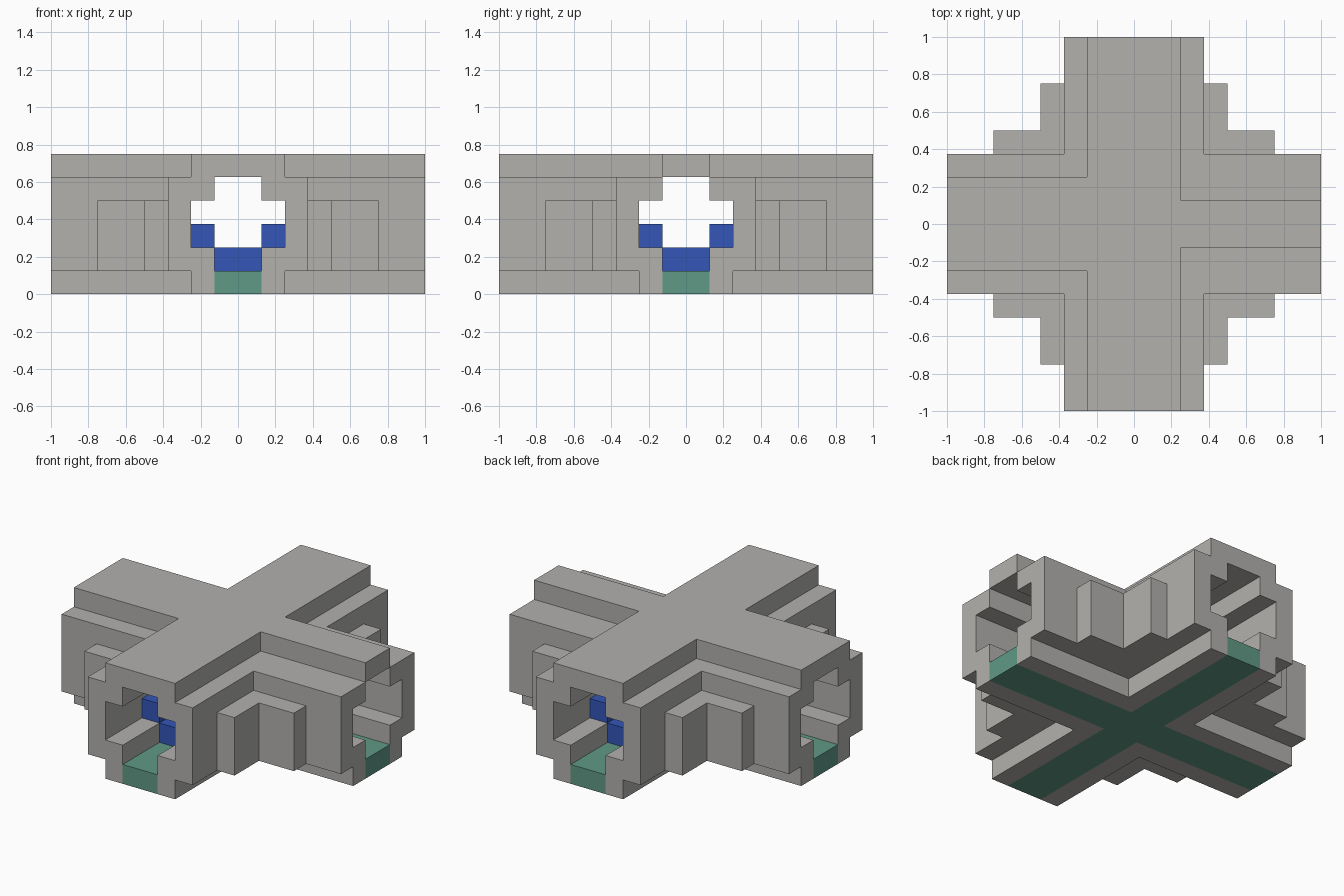
import bpy
import bmesh
import math
from mathutils import Vector

cube = bpy.data.objects.get("Cube")
if cube:
    bpy.data.objects.remove(cube, do_unlink=True)

U = 0.125  # grid unit; all boxes below are measured in it


def make_material(name, color):
    mat = bpy.data.materials.new(name)
    mat.use_nodes = True
    mat.diffuse_color = (*color, 1)
    mat.node_tree.nodes["Principled BSDF"].inputs["Base Color"].default_value = (*color, 1)
    return mat


STONE = make_material("warm grey stone", (0.45, 0.44, 0.42))
GREEN = make_material("teal green floor", (0.115, 0.32, 0.24))
BLUE = make_material("deep blue", (0.034, 0.092, 0.47))


def box(x0, x1, y0, y1, z0, z1):
    return {(x, y, z) for x in range(x0, x1) for y in range(y0, y1) for z in range(z0, z1)}


def crossing(half, z0, z1, reach=8):
    """Two equal bars crossing at the centre."""
    return box(-half, half, -reach, reach, z0, z1) | box(-reach, reach, -half, half, z0, z1)


def build(name, cells, material):
    """Skin a set of unit cells and merge the coplanar faces."""
    bm = bmesh.new()
    for cell in cells:
        for axis in range(3):
            for side in (0, 1):
                step = [0, 0, 0]
                step[axis] = 2 * side - 1
                if tuple(c + s for c, s in zip(cell, step)) in cells:
                    continue
                corners = []
                for a, b in ((0, 0), (1, 0), (1, 1), (0, 1)):
                    p = list(cell)
                    p[axis] += side
                    p[(axis + 1) % 3] += a
                    p[(axis + 2) % 3] += b
                    corners.append(bm.verts.new(Vector(p) * U))
                bm.faces.new(corners if side else corners[::-1])
    bmesh.ops.remove_doubles(bm, verts=bm.verts[:], dist=U / 100)
    bmesh.ops.dissolve_limit(bm, angle_limit=math.radians(1),
                             verts=bm.verts[:], edges=bm.edges[:])
    mesh = bpy.data.meshes.new(name)
    bm.to_mesh(mesh)
    bm.free()
    mesh.materials.append(material)
    obj = bpy.data.objects.new(name, mesh)
    bpy.context.collection.objects.link(obj)
    return obj


# Hollow through both arms: wide in the middle, narrow above and below
channel = crossing(1, 0, 5)
tunnel = channel | crossing(2, 2, 4)

# Stone shell, with a narrower roof strip on the left arm
roof = box(-2, 2, -8, 8, 5, 6) | box(-8, 0, -2, 2, 5, 6) | box(0, 8, -1, 1, 5, 6)
shell = crossing(2, 0, 1) | crossing(3, 1, 5) | roof
build("tunnel_shell", shell - tunnel, STONE)

# Floor strips
build("tunnel_floor", crossing(1, 0, 1), GREEN)

# Raised blue lining inside: centre bed and side ledges
build("lining_bed", crossing(1, 1, 2, 5), BLUE)
build("lining_ledges", crossing(2, 2, 3, 5) - channel, BLUE)

# Stepped buttress in each of the four inner corners
buttress = box(3, 4, 3, 6, 1, 4) | box(3, 6, 3, 4, 1, 4)
for sx, x_name in ((1, "left"), (-1, "right")):
    for sy, y_name in ((1, "back"), (-1, "front")):
        cells = {(x if sx > 0 else -x - 1, y if sy > 0 else -y - 1, z)
                 for x, y, z in buttress}
        build(f"buttress_{y_name}_{x_name}", cells, STONE)
